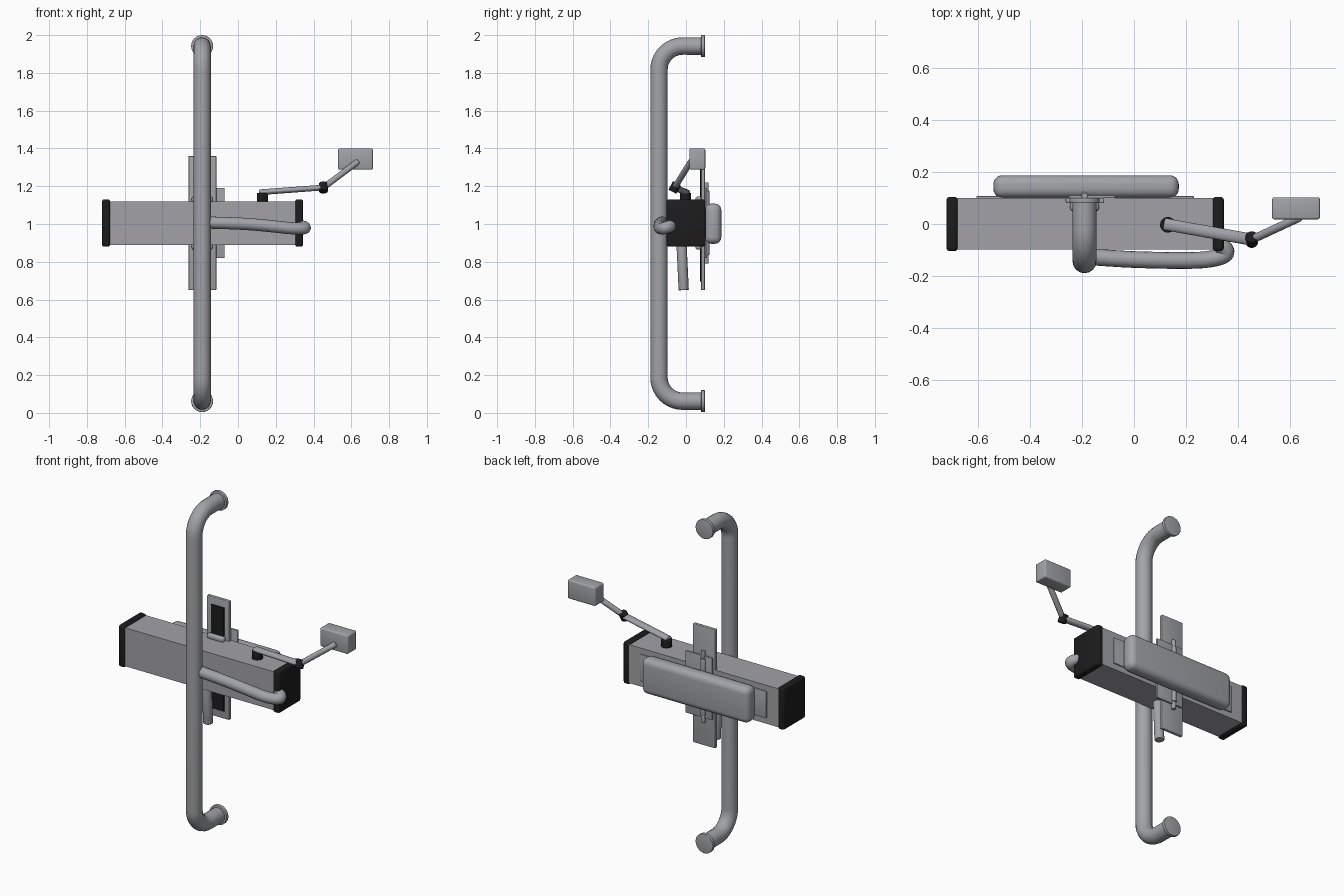
import bpy, math
from mathutils import Vector

if "Cube" in bpy.data.objects:
    bpy.data.objects.remove(bpy.data.objects["Cube"])


def material(name, rgb):
    m = bpy.data.materials.new(name)
    m.diffuse_color = (*rgb, 1)
    m.use_nodes = True
    m.node_tree.nodes["Principled BSDF"].inputs["Base Color"].default_value = m.diffuse_color
    return m


GREY = material("satin grey", (0.36, 0.365, 0.39))
BLACK = material("matte black", (0.012, 0.012, 0.012))


def finish(ob, name, mat, bevel=0, segments=3):
    ob.name = name
    ob.data.materials.clear()
    ob.data.materials.append(mat)
    if bevel:
        b = ob.modifiers.new("rounding", 'BEVEL')
        b.width, b.segments = bevel, segments
        b.limit_method = 'ANGLE'
        bpy.ops.object.modifier_apply(modifier=b.name)
    bpy.ops.object.shade_smooth_by_angle(angle=math.radians(35))
    return ob


def box(name, lo, hi, mat=GREY, bevel=0, segments=3):
    lo, hi = Vector(lo), Vector(hi)
    bpy.ops.mesh.primitive_cube_add(size=1, location=(lo + hi) / 2)
    ob = bpy.context.object
    ob.scale = hi - lo
    bpy.ops.object.transform_apply(location=False, rotation=False, scale=True)
    return finish(ob, name, mat, bevel, segments)


def rod(name, a, b, radius, mat=GREY, bevel=0, flat=1):
    """Cylinder from a to b; flat squashes its height."""
    a, b = Vector(a), Vector(b)
    bpy.ops.mesh.primitive_cylinder_add(vertices=24, radius=radius, depth=(b - a).length,
                                        location=(a + b) / 2)
    ob = bpy.context.object
    ob.rotation_euler = (b - a).to_track_quat('Z', 'Y').to_euler()
    ob.scale = (1, flat, 1)
    bpy.ops.object.transform_apply(location=False, rotation=False, scale=True)
    return finish(ob, name, mat, bevel)


def tube(name, points, radius, kind='POLY'):
    cu = bpy.data.curves.new(name, 'CURVE')
    cu.dimensions = '3D'
    cu.bevel_depth, cu.bevel_resolution = radius, 6
    cu.use_fill_caps = True
    s = cu.splines.new(kind)
    s.points.add(len(points) - 1)
    for p, co in zip(s.points, points):
        p.co = (*co, 1)
    if kind == 'NURBS':
        s.order_u, s.use_endpoint_u, s.resolution_u = 3, True, 6
    ob = bpy.data.objects.new(name, cu)
    bpy.context.collection.objects.link(ob)
    bpy.ops.object.select_all(action='DESELECT')
    bpy.context.view_layer.objects.active = ob
    ob.select_set(True)
    bpy.ops.object.convert(target='MESH')
    return finish(bpy.context.object, name, GREY)


PX = -0.19          # post position in x
MID = 1.005         # middle height of the body

# Tall post bent back at both ends, with round wall flanges
PY, R, TOP, BOT = -0.143, 0.125, 1.942, 0.062
path = [(PX, 0.09, TOP)]
for i in range(11):
    t = math.pi / 2 * i / 10
    path.append((PX, PY + R - R * math.sin(t), TOP - R + R * math.cos(t)))
path += [(x, y, TOP + BOT - z) for x, y, z in reversed(path)]
tube("post", path, 0.046)
for z, end in ((TOP, "upper"), (BOT, "lower")):
    rod(end + "_flange", (PX, 0.08, z), (PX, 0.1, z), 0.058, bevel=0.003)

# Horizontal body with black end caps
box("body", (-0.69, -0.097, 0.89), (0.31, 0.1, 1.12))
for x, side in ((-0.72, "left"), (0.302, "right")):
    box(side + "_end_cap", (x, -0.104, 0.88), (x + 0.043, 0.104, 1.13), BLACK, 0.012)

# Back cushion and its mounting plates
box("cushion", (-0.54, 0.1, 0.895), (0.172, 0.187, 1.108), GREY, 0.035, 5)
box("cushion_plate", (-0.605, 0.095, 0.925), (0.23, 0.107, 1.085), GREY, 0.003)

# Upright plate with black front panels, side plate and hinge pins
box("upright_plate", (-0.262, 0.08, 0.65), (-0.115, 0.1, 1.36), GREY, 0.004)
box("side_plate", (-0.25, 0.1, 0.82), (-0.072, 0.111, 1.19), GREY, 0.002)
for s, end in ((1, "upper"), (-1, "lower")):
    def mz(z):
        return MID + s * z
    z0, z1 = sorted((mz(0.13), mz(0.31)))
    box(end + "_dark_panel", (-0.23, 0.074, z0), (-0.147, 0.081, z1), BLACK)
    rod(end + "_hinge_pin", (PX, 0.108, mz(0.05)), (PX, 0.108, mz(0.17)), 0.016, bevel=0.003)
    rod(end + "_hinge_tip", (PX, 0.108, mz(0.17)), (PX, 0.108, mz(0.215)), 0.012, bevel=0.003)
    z0, z1 = sorted((mz(0.11), mz(0.14)))
    box(end + "_clasp", (-0.245, 0.05, z0), (-0.135, 0.082, z1), GREY, 0.01)

# Short leaning grip under the body
rod("lower_grip", (PX, -0.025, 0.92), (PX, -0.012, 0.65), 0.027, bevel=0.004)

# Curved front handle from the post round to the right cap
tube("front_handle", [(-0.18, -0.125, 1.008), (-0.05, -0.135, 1.005), (0.08, -0.139, 0.998),
                      (0.2, -0.141, 0.986), (0.29, -0.137, 0.976), (0.36, -0.118, 0.976),
                      (0.345, -0.085, 0.988), (0.32, -0.08, 0.99)], 0.032, 'NURBS')

# Jointed arm carrying a small box
elbow = Vector((0.452, -0.06, 1.193))
rod("arm_pivot", (0.13, -0.003, 1.115), (0.13, -0.003, 1.165), 0.03, BLACK, 0.005)
rod("lower_arm", (0.115, -0.0, 1.168), elbow, 0.023, flat=0.65, bevel=0.004)
rod("arm_elbow", elbow - Vector((0.0, 0.012, 0.022)), elbow + Vector((0.0, 0.012, 0.022)),
    0.024, BLACK, 0.004)
rod("upper_arm", elbow, (0.635, 0.025, 1.33), 0.016, bevel=0.003)
box("arm_box", (0.53, 0.018, 1.288), (0.714, 0.102, 1.4), GREY, 0.008)
